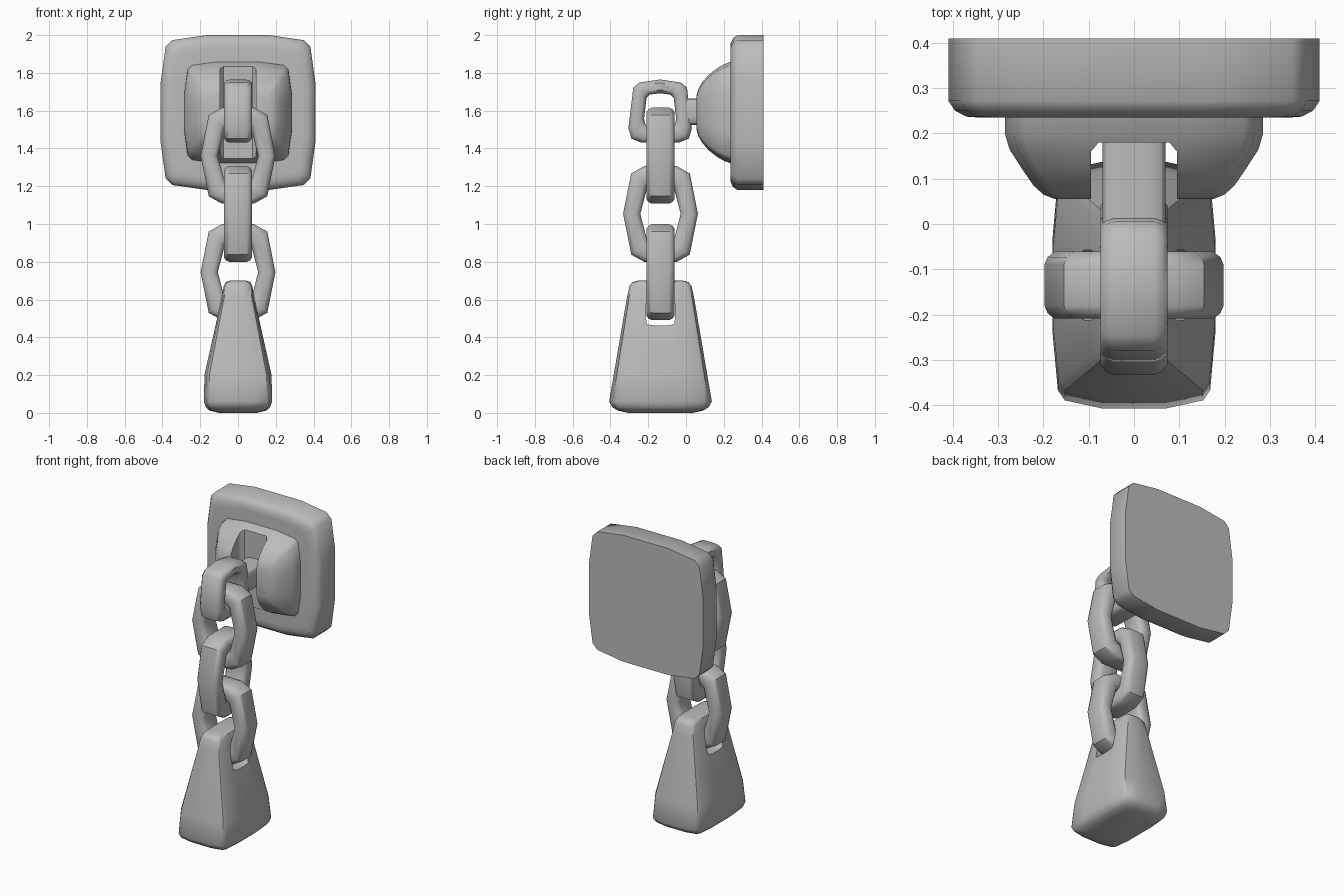
import bpy, bmesh

if "Cube" in bpy.data.objects:
    bpy.data.objects.remove(bpy.data.objects["Cube"])

metal = bpy.data.materials.new("grey_metal")
metal.diffuse_color = (0.5, 0.5, 0.5, 1)
metal.use_nodes = True
metal.node_tree.nodes["Principled BSDF"].inputs["Base Color"].default_value = metal.diffuse_color

# Quarter of the softened square used as cross-section
QUARTER = [(1, .38), (.935, .85), (.85, .935), (.4, 1)]
OUTLINE = (QUARTER + [(-u, v) for u, v in QUARTER[::-1]]
           + [(-u, -v) for u, v in QUARTER] + [(u, -v) for u, v in QUARTER[::-1]])


def finish(name, rings, closed):
    """Skin a list of point rings into an object."""
    bm = bmesh.new()
    vs = [[bm.verts.new(p) for p in r] for r in rings]
    n, m = len(vs), len(vs[0])
    for i in range(n if closed else n - 1):
        a, b = vs[i], vs[(i + 1) % n]
        for j in range(m):
            k = (j + 1) % m
            bm.faces.new((a[j], a[k], b[k], b[j]))
    if not closed:
        bm.faces.new(vs[0])
        bm.faces.new(vs[-1])
    bmesh.ops.recalc_face_normals(bm, faces=bm.faces)
    mesh = bpy.data.meshes.new(name)
    bm.to_mesh(mesh)
    bm.free()
    ob = bpy.data.objects.new(name, mesh)
    bpy.context.collection.objects.link(ob)
    mesh.materials.append(metal)
    return ob


def smooth(ob, angle=0.75):
    bpy.ops.object.select_all(action='DESELECT')
    bpy.context.view_layer.objects.active = ob
    ob.select_set(True)
    bpy.ops.object.shade_smooth_by_angle(angle=angle)


def loft(name, axis, c, sections):
    """Sections are (position on axis, half width, half height)."""
    place = {'x': lambda t, u, v: (t, c[1] + u, c[2] + v),
             'y': lambda t, u, v: (c[0] + u, t, c[2] + v),
             'z': lambda t, u, v: (c[0] + u, c[1] + v, t)}[axis]
    return finish(name, [[place(t, a * u, b * v) for u, v in OUTLINE]
                         for t, a, b in sections], False)


def cut(ob, cutter):
    mod = ob.modifiers.new("cut", 'BOOLEAN')
    mod.operation, mod.solver, mod.object = 'DIFFERENCE', 'EXACT', cutter
    bpy.context.view_layer.objects.active = ob
    bpy.ops.object.modifier_apply(modifier=mod.name)
    bpy.data.objects.remove(cutter)


# Link cross-section: (fraction from outside to inside, offset across)
SECTION = [(0, .045), (.08, .062), (.25, .074), (.75, .074), (.92, .062), (1, .045)]
SECTION += [(t, -w) for t, w in SECTION[::-1]]


def link(name, y, z, outer, inner, across_x):
    rings = []
    for (a, b), (c, d) in zip(outer, inner):
        ring = []
        for t, w in SECTION:
            u, v = a + (c - a) * t, b + (d - b) * t
            ring.append((u, y + w, z + v) if across_x else (w, y + u, z + v))
        rings.append(ring)
    smooth(finish(name, rings, True))


def mirror_x(pts):
    return pts + [(-u, v) for u, v in pts[::-1] if u > 0]


# Wall plate
plate = loft("wall_plate", 'y', (0, 0, 1.59),
             [(.41, .41, .41), (.272, .41, .41), (.25, .395, .395),
              (.237, .37, .37), (.235, .34, .34)])
smooth(plate)

# Bracket with two cheeks either side of a vertical slot
bracket = loft("bracket", 'y', (0, 0, 1.59),
               [(.24, .285, .27), (.2, .285, .255), (.165, .275, .235),
                (.12, .246, .2), (.085, .222, .16), (.065, .2, .125), (.055, .175, .09)])
slot = [(-.095, -.1), (-.095, .16), (-.078, .18), (.078, .18), (.095, .16), (.095, -.1)]
cut(bracket, finish("slot_cutter", [[(x, y, z) for x, y in slot] for z in (1.2, 2)], False))
smooth(bracket)

# Peg joining the first link to the bracket
smooth(loft("peg", 'y', (0, 0, 1.595), [(.2, .07, .07), (0, .07, .07)]))

# Small top link
link("top_link", -.137, 1.597,
     mirror_x([(0, .168), (.11, .152), (.142, .125), (.168, -.09), (.152, -.145), (.1, -.166)]),
     mirror_x([(0, .095), (.055, .088), (.072, .07), (.085, -.04), (.078, -.07), (.05, -.085)]),
     False)

# Three long chain links, alternately turned
half_out = [(.085, .254), (.155, .215), (.198, 0), (.155, -.215), (.085, -.254)]
half_in = [(.035, .165), (.07, .14), (.107, 0), (.07, -.14), (.035, -.165)]
for name, z, across in (("upper_link", 1.362, True), ("middle_link", 1.053, False),
                        ("lower_link", .745, True)):
    link(name, -.135, z, mirror_x(half_out), mirror_x(half_in), across)

# Tapered weight with an eye through its top
weight = loft("weight", 'z', (0, -.135, 0),
              [(0, .1, .17), (.012, .15, .225), (.03, .17, .255), (.06, .18, .272),
               (.2, .178, .248), (.61, .086, .178), (.67, .076, .165),
               (.692, .066, .15), (.7, .045, .12)])
cut(weight, loft("eye_cutter", 'x', (0, -.135, .535), [(-.3, .078, .072), (.3, .078, .072)]))
smooth(weight)
